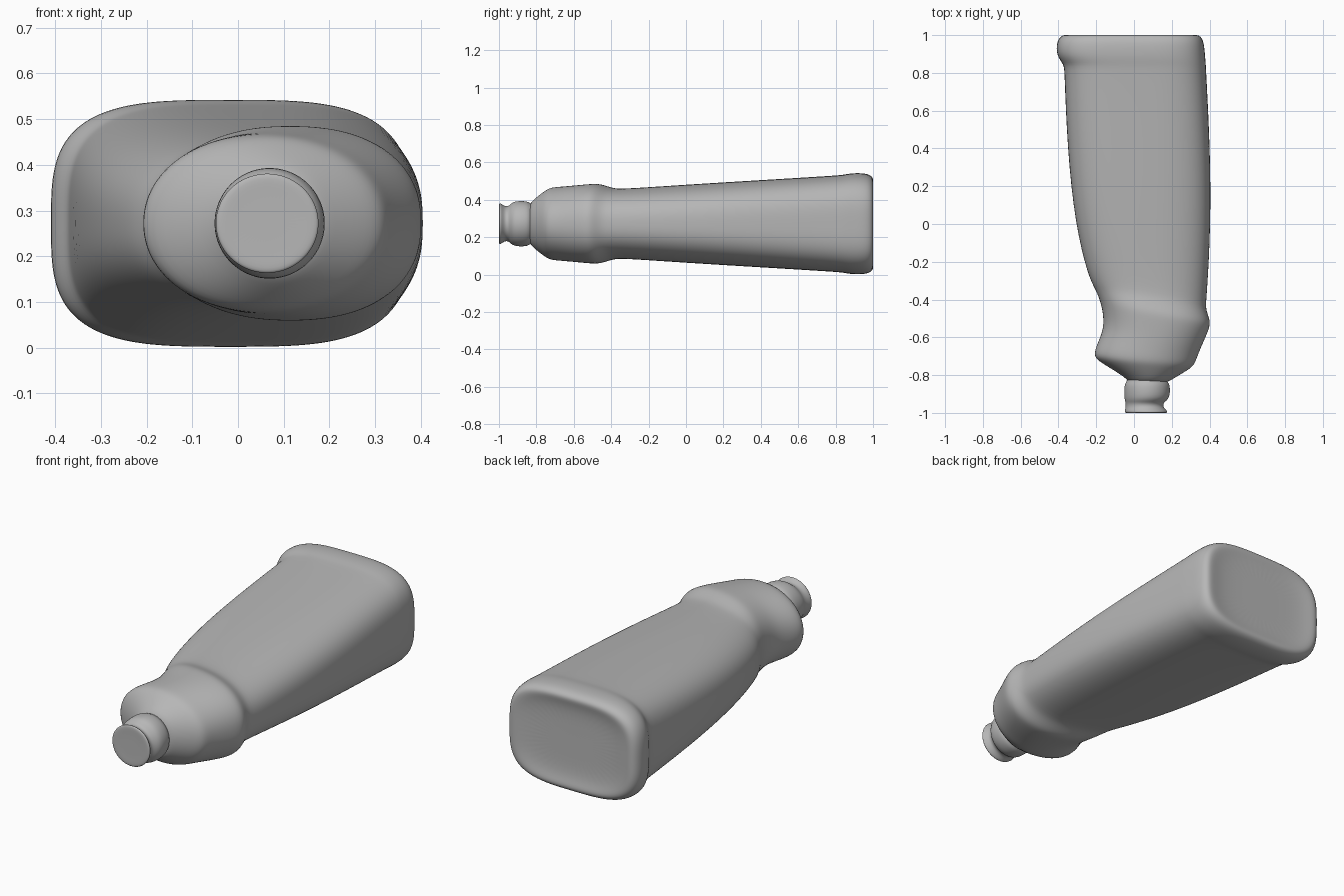
import bpy, bmesh
from math import cos, sin, pi

CZ = 0.272   # height of the bottle's axis
SEG = 48

grey = bpy.data.materials.new("dark_grey")
grey.diffuse_color = (0.47, 0.47, 0.47, 1)


def ring(bm, y, left, right, hz):
    """Superellipse section: squarer towards the base, tilted around the slanted ridge."""
    n = 2 + 1.5 * max(0, min(1, (y + 0.8) / 1.7))
    tilt = 0.11 * max(0, min(-y / 0.33, (y + 0.82) / 0.49)) ** 0.6
    cx, hx = (left + right) / 2, (right - left) / 2
    verts = []
    for i in range(SEG):
        c, s = cos(2 * pi * i / SEG), sin(2 * pi * i / SEG)
        r = (abs(c) ** n + abs(s) ** n) ** (-1 / n)
        verts.append(bm.verts.new((cx + hx * r * c, y - tilt * (r * c + 1) / 2, CZ + hz * r * s)))
    return verts


def loft(name, sections):
    """Skin rows of (y, left x, right x, half height), cap both ends and smooth."""
    bm = bmesh.new()
    rings = [ring(bm, *s) for s in sections]
    for a, b in zip(rings, rings[1:]):
        for i in range(SEG):
            j = (i + 1) % SEG
            bm.faces.new((a[i], a[j], b[j], b[i]))
    caps = [bm.faces.new(r) for r in (rings[0], rings[-1])]
    bmesh.ops.poke(bm, faces=caps)
    bmesh.ops.recalc_face_normals(bm, faces=bm.faces)
    for f in bm.faces:
        f.smooth = True
    me = bpy.data.meshes.new(name)
    bm.to_mesh(me)
    bm.free()
    me.materials.append(grey)
    ob = bpy.data.objects.new(name, me)
    bpy.context.collection.objects.link(ob)
    sub = ob.modifiers.new("smooth", 'SUBSURF')
    sub.levels = sub.render_levels = 2


# Bottle body: recessed base, foot rim, tapering body
loft("bottle_body", [
    (0.985, -0.28, 0.24, 0.18),
    (1.003, -0.355, 0.32, 0.228),
    (0.998, -0.385, 0.351, 0.252),
    (0.965, -0.41, 0.37, 0.27),
    (0.89, -0.411, 0.376, 0.271),
    (0.845, -0.37, 0.38, 0.262),
    (0.80, -0.368, 0.382, 0.257),
    (0.40, -0.353, 0.403, 0.233),
    (0.00, -0.312, 0.407, 0.209),
    (-0.28, -0.242, 0.386, 0.186),
    # slanted ridge and finger grip
    (-0.34, -0.206, 0.377, 0.188),
    (-0.41, -0.178, 0.404, 0.214),
    (-0.46, -0.166, 0.40, 0.213),
    (-0.55, -0.157, 0.366, 0.205),
    # shoulder
    (-0.64, -0.197, 0.335, 0.198),
    (-0.70, -0.217, 0.32, 0.194),
    (-0.735, -0.175, 0.285, 0.176),
    (-0.81, -0.045, 0.205, 0.13),
    (-0.84, -0.03, 0.175, 0.10),
])

# Neck: collar, groove, lip and closed mouth
loft("neck", [
    (-0.80, -0.03, 0.17, 0.105),
    (-0.838, -0.04, 0.178, 0.11),
    (-0.85, -0.052, 0.191, 0.122),
    (-0.925, -0.052, 0.191, 0.122),
    (-0.945, -0.044, 0.155, 0.094),
    (-0.97, -0.044, 0.153, 0.092),
    (-0.99, -0.05, 0.178, 0.11),
    (-1.002, -0.048, 0.177, 0.11),
    (-1.0, -0.01, 0.14, 0.07),
])
